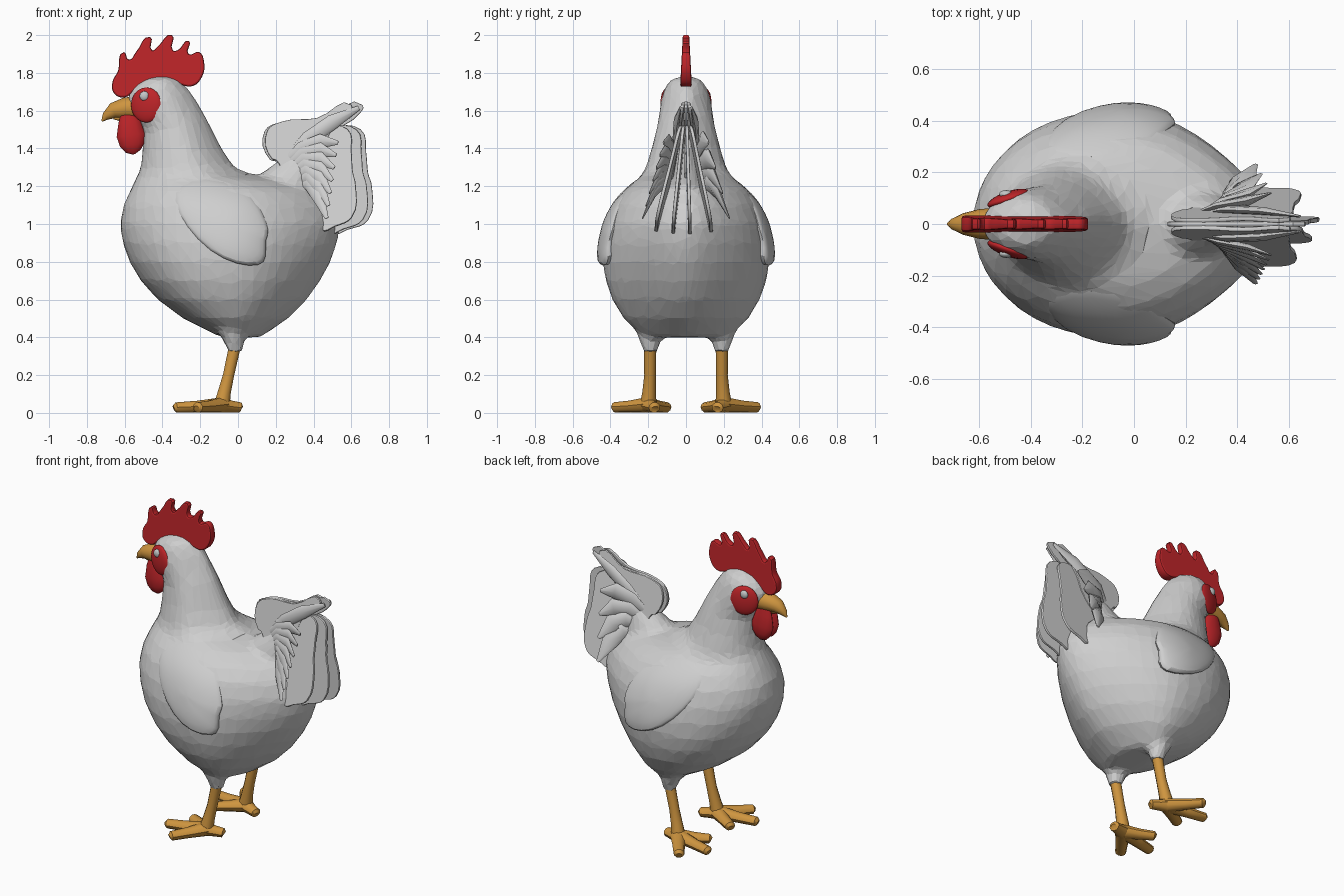
import bpy, bmesh, math
from mathutils import Vector

cube = bpy.data.objects.get("Cube")
if cube:
    bpy.data.objects.remove(cube, do_unlink=True)


def material(name, rgb):
    m = bpy.data.materials.new(name)
    m.use_nodes = True
    color = (*rgb, 1)
    m.diffuse_color = color
    bsdf = m.node_tree.nodes["Principled BSDF"]
    bsdf.inputs["Base Color"].default_value = color
    bsdf.inputs["Roughness"].default_value = 0.8
    return m


WHITE = material("plumage_white", (0.62, 0.62, 0.62))
RED = material("comb_red", (0.52, 0.018, 0.022))
ORANGE = material("leg_orange", (0.62, 0.3, 0.05))
EYE = material("eye_grey", (0.55, 0.58, 0.58))


def select(*objs):
    bpy.ops.object.select_all(action="DESELECT")
    for obj in objs:
        obj.select_set(True)
    bpy.context.view_layer.objects.active = objs[0]


def smooth(obj):
    select(obj)
    bpy.ops.object.shade_smooth_by_angle(angle=math.radians(40))


def finish(name, bm, mat):
    bmesh.ops.recalc_face_normals(bm, faces=bm.faces)
    mesh = bpy.data.meshes.new(name)
    bm.to_mesh(mesh)
    bm.free()
    mesh.materials.append(mat)
    obj = bpy.data.objects.new(name, mesh)
    bpy.context.collection.objects.link(obj)
    return obj


def loft(name, rings, mat):
    """Skin a list of closed point rings and cap both ends."""
    bm = bmesh.new()
    loops = [[bm.verts.new(p) for p in ring] for ring in rings]
    n = len(loops[0])
    for a, b in zip(loops, loops[1:]):
        for i in range(n):
            j = (i + 1) % n
            bm.faces.new((a[i], a[j], b[j], b[i]))
    bm.faces.new(loops[0])
    bm.faces.new(loops[-1])
    return finish(name, bm, mat)


def limb(name, points, mat, side=1, flat=1, seg=12):
    """Tapered tube through (x, y, z, radius) points, flattened sideways."""
    path = [Vector((x, y * side, z)) for x, y, z, r in points]
    rings = []
    for i, p in enumerate(path):
        t = (path[min(i + 1, len(path) - 1)] - path[max(i - 1, 0)]).normalized()
        v = t.cross(Vector((0, 1, 0))).normalized()
        u = v.cross(t)
        r = points[i][3]
        turns = [math.tau * k / seg for k in range(seg)]
        rings.append([p + r * (u * flat * math.cos(a) + v * math.sin(a)) for a in turns])
    obj = loft(name, rings, mat)
    smooth(obj)
    return obj


def ball(name, center, radii, mat, turn=0):
    bm = bmesh.new()
    bmesh.ops.create_uvsphere(bm, u_segments=20, v_segments=12, radius=1)
    obj = finish(name, bm, mat)
    obj.location, obj.scale, obj.rotation_euler.z = center, radii, turn
    smooth(obj)
    return obj


def slab(name, outline, mat, depth, bevel, pivot=(0, 0), roll=0):
    """Upright rounded plate from an (x, z) outline, rolled and fanned about a pivot."""
    curve = bpy.data.curves.new(name, "CURVE")
    curve.dimensions, curve.fill_mode = "2D", "BOTH"
    curve.extrude, curve.bevel_depth, curve.offset = depth, bevel, -bevel
    curve.bevel_resolution, curve.resolution_u = 1, 4
    spline = curve.splines.new("BEZIER")
    spline.bezier_points.add(len(outline) - 1)
    for point, (x, z) in zip(spline.bezier_points, outline):
        point.co = ((x - pivot[0]) * (1 - 0.8 * abs(roll)), z - pivot[1], 0)
        point.handle_left_type = point.handle_right_type = "AUTO"
    spline.use_cyclic_u = True
    curve.materials.append(mat)
    obj = bpy.data.objects.new(name, curve)
    bpy.context.collection.objects.link(obj)
    obj.location = (pivot[0], 0, pivot[1])
    obj.rotation_euler = (math.pi / 2 + roll, 0, roll * 0.3)
    select(obj)
    bpy.ops.object.convert(target="MESH")
    obj = bpy.context.view_layer.objects.active
    smooth(obj)
    return obj


# Body, neck and head: height, front x, back x, half width
BODY = [
    (0.4, -0.08, 0.12, 0.18), (0.42, -0.13, 0.15, 0.235), (0.45, -0.19, 0.19, 0.278),
    (0.5, -0.29, 0.265, 0.33), (0.6, -0.425, 0.365, 0.39), (0.7, -0.515, 0.435, 0.425),
    (0.8, -0.575, 0.49, 0.441), (0.9, -0.61, 0.525, 0.438), (1.0, -0.625, 0.54, 0.42),
    (1.1, -0.607, 0.5, 0.385), (1.18, -0.57, 0.42, 0.33), (1.23, -0.545, 0.28, 0.265),
    (1.26, -0.53, 0.08, 0.235), (1.3, -0.515, -0.02, 0.213), (1.4, -0.505, -0.085, 0.182),
    (1.5, -0.5, -0.135, 0.157), (1.56, -0.53, -0.165, 0.146), (1.62, -0.585, -0.2, 0.138),
    (1.68, -0.585, -0.235, 0.127), (1.73, -0.55, -0.275, 0.108), (1.765, -0.5, -0.31, 0.082),
    (1.782, -0.44, -0.36, 0.035),
]


def section(z):
    for a, b in zip(BODY, BODY[1:]):
        if z <= b[0]:
            f = (z - a[0]) / (b[0] - a[0])
            return [p + (q - p) * f for p, q in zip(a, b)][1:]
    return BODY[-1][1:]


def body_y(x, z):
    """Half width of the body: full at the breast, pointed at the rear."""
    front, back, width = section(z)
    c = (x - (front + back) / 2) / ((back - front) / 2)
    c = max(-1, min(1, c))
    power = 2.4 if c < 0 and z < 1.25 else 2
    return width * math.sqrt(1 - abs(c) ** power) * (1 - 0.35 * max(c, 0) ** 2)


rings = []
for z, front, back, width in BODY:
    ring = []
    for k in range(48):
        a = math.tau * k / 48
        x = (front + back) / 2 + (back - front) / 2 * math.cos(a)
        ring.append((x, math.copysign(body_y(x, z), math.sin(a)), z))
    rings.append(ring)

# Body, tail root and thighs fused into one faceted skin
trunk = [loft("body", rings, WHITE)]
trunk.append(limb("tail_root", [(0.18, 0, 1, 0.25), (0.26, 0, 1.18, 0.17), (0.35, 0, 1.32, 0.1),
                                (0.42, 0, 1.44, 0.045)], WHITE, flat=0.8, seg=20))
for side in (1, -1):
    trunk.append(limb("thigh", [(-0.03, 0.19, 0.55, 0.1), (-0.03, 0.19, 0.43, 0.075),
                                (-0.018, 0.19, 0.36, 0.05), (-0.018, 0.19, 0.315, 0.043)], WHITE, side))
select(*trunk)
bpy.ops.object.join()
body = trunk[0]
skin = body.modifiers.new("skin", "REMESH")
skin.mode, skin.voxel_size = "VOXEL", 0.022
blend = body.modifiers.new("blend", "SMOOTH")
blend.factor, blend.iterations = 0.5, 6
body.modifiers.new("facets", "DECIMATE").ratio = 0.1

# Folded wings following the body surface
WING = [(-0.35, 1.13), (-0.32, 1.21), (-0.18, 1.25), (0.03, 1.2), (0.12, 1.09), (0.175, 0.95),
        (0.14, 0.925), (0.155, 0.82), (0.12, 0.775), (0, 0.78), (-0.15, 0.85), (-0.28, 0.99)]
for side, label in ((1, "left"), (-1, "right")):
    cx, cz = -0.06, 1.0
    rings = []
    for scale, lift in ((1, -0.6), (1.01, 0.6), (0.95, 0.95), (0.7, 1), (0.4, 1), (0.05, 1)):
        ring = []
        for x, z in WING:
            x, z = cx + (x - cx) * scale, cz + (z - cz) * scale
            rise = 0.01 + 0.08 * max(0, 1.2 - z) * max(0.2, min(1, (x + 0.4) / 0.4))
            ring.append((x, side * (body_y(x, z) + rise * lift), z))
        rings.append(ring)
    wing = loft(label + "_wing", rings, WHITE)
    wing.modifiers.new("rounding", "SUBSURF").levels = 1
    smooth(wing)

# Comb with backswept points, thinner towards the top
comb = slab("comb", [
    (-0.655, 1.69), (-0.665, 1.75), (-0.635, 1.81), (-0.605, 1.91), (-0.578, 1.87), (-0.54, 1.91),
    (-0.465, 1.99), (-0.455, 1.92), (-0.425, 1.94), (-0.35, 2.0), (-0.345, 1.92), (-0.32, 1.92),
    (-0.26, 1.97), (-0.262, 1.9), (-0.205, 1.91), (-0.18, 1.86), (-0.19, 1.78), (-0.24, 1.73),
    (-0.32, 1.74), (-0.45, 1.74), (-0.54, 1.71), (-0.6, 1.67)], RED, 0.016, 0.01)
for v in comb.data.vertices:
    v.co.z *= 1.25 - 2 * (v.co.y - 1.7)

# Beak
limb("upper_beak", [(-0.52, 0, 1.615, 0.064), (-0.6, 0, 1.612, 0.057), (-0.66, 0, 1.6, 0.042),
                    (-0.7, 0, 1.57, 0.022), (-0.72, 0, 1.545, 0.004)], ORANGE)
limb("lower_beak", [(-0.53, 0, 1.575, 0.035), (-0.6, 0, 1.565, 0.028),
                    (-0.66, 0, 1.56, 0.006)], ORANGE)

# Parts in pairs
for side, label in ((1, "left"), (-1, "right")):
    ball(label + "_face_patch", (-0.485, side * 0.098, 1.63), (0.086, 0.028, 0.093), RED, side * 0.33)
    ball(label + "_eye", (-0.495, side * 0.115, 1.677), (0.026, 0.016, 0.026), EYE)
    limb(label + "_wattle", [(-0.58, 0.025, 1.6, 0.035), (-0.575, 0.027, 1.54, 0.058),
                             (-0.567, 0.028, 1.47, 0.076), (-0.56, 0.028, 1.42, 0.066),
                             (-0.555, 0.027, 1.385, 0.04), (-0.55, 0.026, 1.37, 0.008)],
         RED, side, 0.42)
    limb(label + "_shank", [(-0.015, 0.19, 0.36, 0.033), (-0.05, 0.19, 0.2, 0.031),
                            (-0.072, 0.195, 0.11, 0.036), (-0.085, 0.2, 0.045, 0.044)], ORANGE, side, seg=10)
    toes = {"middle": (-0.34, 0.25), "outer": (-0.22, 0.385), "inner": (-0.25, 0.1), "back": (0.015, 0.165)}
    for toe, (x, y) in toes.items():
        mx, my = (x - 0.085) / 2, (y + 0.2) / 2
        limb(f"{label}_{toe}_toe", [(-0.085, 0.2, 0.042, 0.042), (mx, my, 0.034, 0.032),
                                    (x * 0.95 - 0.004, y * 0.95 + 0.01, 0.029, 0.028),
                                    (x, y, 0.024, 0.015)], ORANGE, side, 1.15, 10)

# Side tail feathers: fine on the right, fewer and broader on the left
for side, label, count, width in ((1, "left", 4, 0.055), (-1, "right", 7, 0.038)):
    for i in range(count):
        t = i / (count - 1)
        limb(f"{label}_tail_feather_{i + 1}", [
            (0.24 + 0.06 * t, 0.04, 1.32 - 0.12 * t, 0.02),
            (0.34 + 0.03 * t, 0.07 + 0.05 * t, 1.4 - 0.18 * t, width),
            (0.44 - 0.02 * t, 0.09 + 0.08 * t, 1.44 - 0.28 * t, width),
            (0.53 - 0.06 * t, 0.12 + 0.11 * t, 1.43 - 0.4 * t, 0.01)], WHITE, side, 0.35, 8)
    # Long blade sweeping up to the tail tip
    limb(label + "_tail_blade", [(0.26, 0.04, 1.33, 0.025), (0.37, 0.055, 1.45, 0.04),
                                 (0.5, 0.05, 1.54, 0.04), (0.64, 0.03, 1.615, 0.012)], WHITE, side, 0.4, 8)

# Central tail plumes spreading downwards from the ridge
UPPER = [(0.14, 1.49), (0.23, 1.54), (0.45, 1.56), (0.66, 1.63), (0.63, 1.57), (0.54, 1.5),
         (0.47, 1.3), (0.35, 1.2), (0.25, 1.25), (0.2, 1.33), (0.17, 1.34)]
REAR = [(0.5, 1.5), (0.66, 1.5), (0.69, 1.37), (0.7, 1.27), (0.72, 1.2), (0.7, 1.02), (0.59, 0.97),
        (0.5, 0.95), (0.5, 1.08), (0.38, 1.2), (0.36, 1.36)]
for i, roll in enumerate((-0.18, 0, 0.18)):
    slab(f"upper_tail_plume_{i + 1}", UPPER, WHITE, 0.004, 0.005, (0.25, 1.62), roll)
for i, roll in enumerate((-0.24, -0.1, 0.03, 0.2)):
    slab(f"rear_tail_plume_{i + 1}", REAR, WHITE, 0.004, 0.005, (0.25, 1.55), roll)
